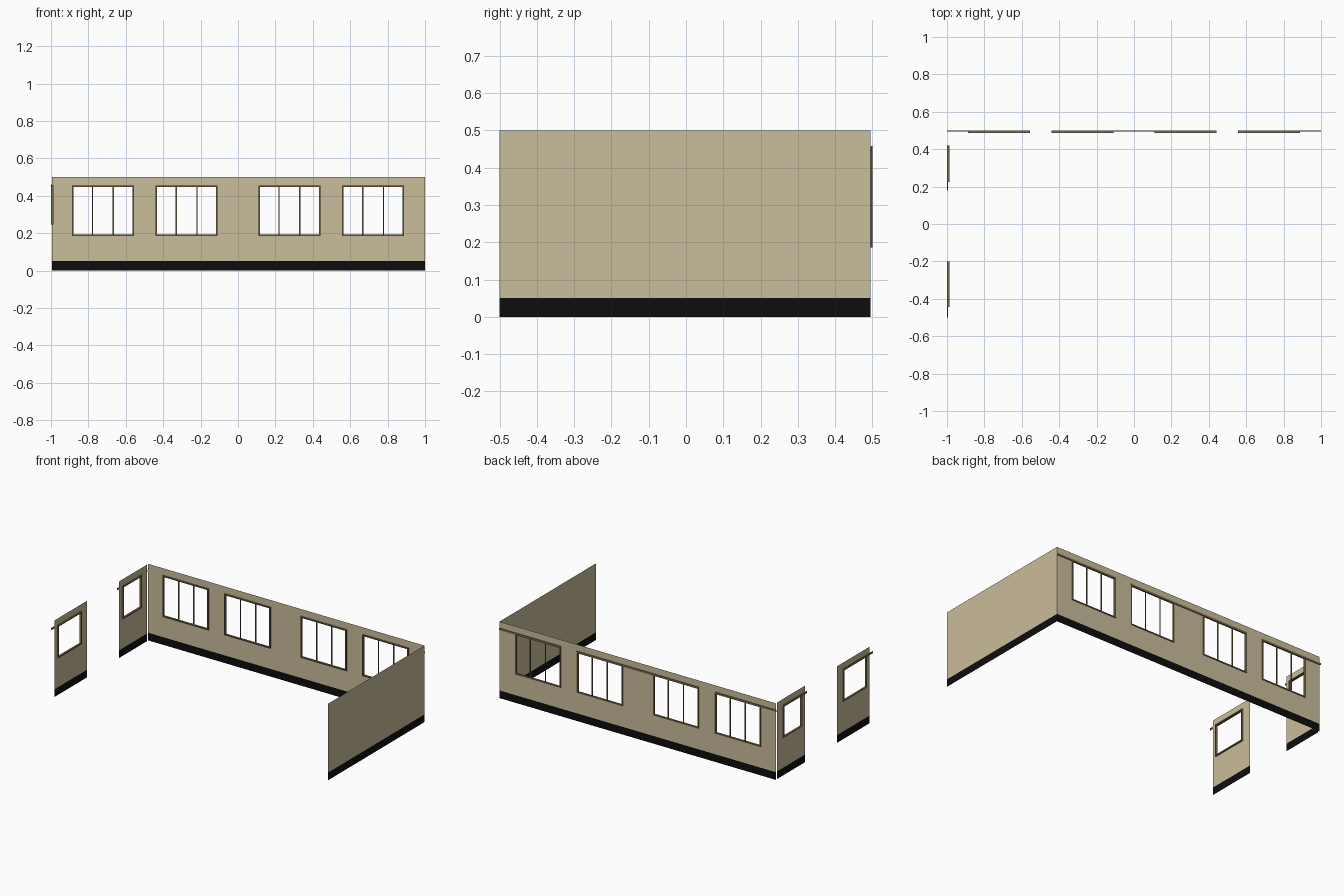
import bpy, bmesh

if "Cube" in bpy.data.objects:
    bpy.data.objects.remove(bpy.data.objects["Cube"])


def material(name, rgb):
    m = bpy.data.materials.new(name)
    m.diffuse_color = (*rgb, 1)
    m.use_nodes = True
    m.node_tree.nodes["Principled BSDF"].inputs["Base Color"].default_value = m.diffuse_color
    return m


BEIGE = material("beige_wall", (0.59, 0.51, 0.325))
BLACK = material("black_base", (0.004, 0.004, 0.004))
BROWN = material("brown_trim", (0.20, 0.15, 0.085))


def finish(name, bm, mats):
    me = bpy.data.meshes.new(name)
    bm.to_mesh(me)
    bm.free()
    for m in mats:
        me.materials.append(m)
    ob = bpy.data.objects.new(name, me)
    bpy.context.collection.objects.link(ob)


# maps: u along the wall, d outward depth, z up
def back(u, d, z):
    return (u, 0.495 + d, z)


def left(u, d, z):
    return (-0.995 - d, u, z)


def right(u, d, z):
    return (1.0 + d, u, z)


def wall(name, place, u0, u1, windows=(), zb=0.2, zt=0.4):
    """Single sheet wall with window openings and a black base strip."""
    us = sorted({u0, u1, *[e for w in windows for e in w]})
    zs = [0, 0.05, zb, zt, 0.5]
    bm = bmesh.new()
    for a, b in zip(us, us[1:]):
        for i, (lo, hi) in enumerate(zip(zs, zs[1:])):
            if i == 2 and (a, b) in windows:
                continue
            corners = [(a, lo), (b, lo), (b, hi), (a, hi)]
            f = bm.faces.new([bm.verts.new(place(u, 0, z)) for u, z in corners])
            f.material_index = 1 if i == 0 else 0
    bmesh.ops.remove_doubles(bm, verts=bm.verts, dist=1e-5)
    # face outward
    out = [p - q for p, q in zip(place(0, 1, 0), place(0, 0, 0))]
    for f in bm.faces:
        f.normal_update()
        if sum(n * o for n, o in zip(f.normal, out)) < 0:
            f.normal_flip()
    finish(name, bm, [BEIGE, BLACK])


def box(bm, place, u, d, z):
    lo, hi = place(u[0], d[0], z[0]), place(u[1], d[1], z[1])
    vs = bmesh.ops.create_cube(bm, size=1)["verts"]
    for v in vs:
        v.co = [(p + q) / 2 + c * abs(q - p) for p, q, c in zip(lo, hi, v.co)]


def window(name, place, u0, u1, zb, zt, rail, bars=0):
    """Frame, outside head rail and slim vertical bars."""
    t, depth = 0.007, (-0.009, 0.004)
    bm = bmesh.new()
    box(bm, place, (u0, u0 + t), depth, (zb, zt))
    box(bm, place, (u1 - t, u1), depth, (zb, zt))
    box(bm, place, (u0 + t, u1 - t), depth, (zb, zb + t))
    box(bm, place, (u0 + t, u1 - t), depth, (zt - t, zt))
    box(bm, place, rail, (0.0005, 0.005), (zt - 0.009, zt + 0.003))
    for i in range(bars):
        c = u0 + (u1 - u0) * (i + 1) / (bars + 1)
        box(bm, place, (c - 0.003, c + 0.003), (0, 0.005), (zb, zt))
    finish(name, bm, [BROWN])


# back wall in two halves, four windows
for side, s in (("right", 1), ("left", -1)):
    end = 1.0 if s > 0 else 0.995
    spans = [tuple(sorted((s * a, s * b))) for a, b in ((0.11, 0.44), (0.557, 0.887))]
    rails = [tuple(sorted((s * a, s * b))) for a, b in ((0, 0.44), (0.557, 1.0))]
    wall("back_wall_" + side, back, *sorted((0.0, s * end)), spans, 0.186, 0.455)
    for k, (sp, rl) in enumerate(zip(spans, rails)):
        window(f"back_window_{side}_{k + 1}", back, *sp, 0.186, 0.455, rl, bars=2)

# solid right wall
wall("right_wall", right, -0.5, 0.495)

# two left wall panels, each with one window
for name, u0, u1, w, rail in (
    ("front", -0.472, -0.137, (-0.443, -0.2), (-0.5, -0.2)),
    ("rear", 0.195, 0.482, (0.225, 0.42), (0.18, 0.42)),
):
    wall("left_panel_" + name, left, u0, u1, [w], 0.245, 0.457)
    window("left_window_" + name, left, *w, 0.245, 0.457, rail)
